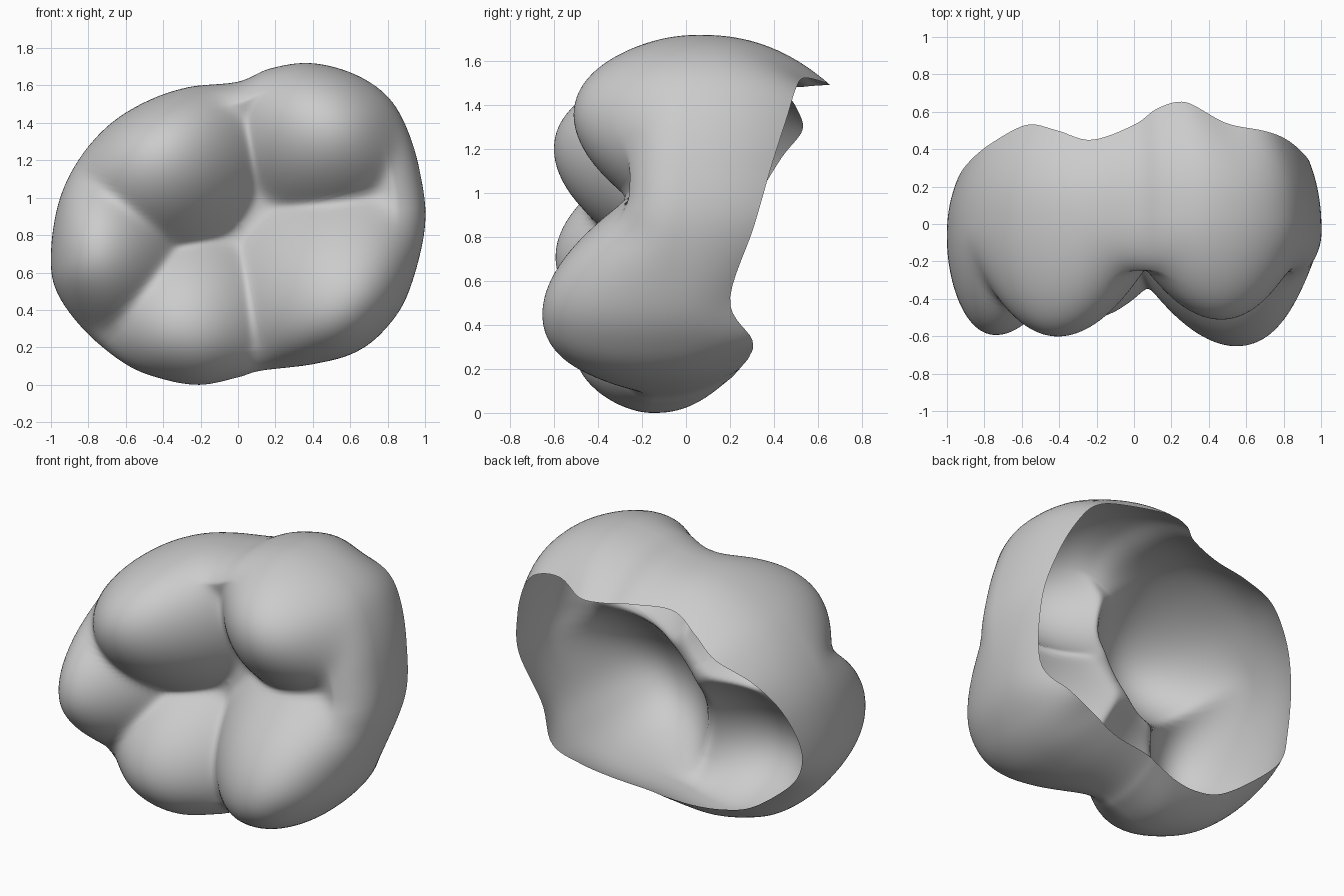
import bpy, bmesh, math

if "Cube" in bpy.data.objects:
    bpy.data.objects.remove(bpy.data.objects["Cube"])

CZ = 0.86      # height of the shell's axis
N = 160        # points around

# Outline seen from the front, with rim depth and rim shrink: x, z, rim y, rim scale
OUT = [(1.0, .85, .31, .94), (.97, 1.15, .39, .92), (.89, 1.40, .46, .90), (.78, 1.56, .50, .88),
       (.60, 1.67, .54, .82), (.38, 1.72, .65, .74), (.17, 1.69, .62, .76), (0, 1.62, .53, .82),
       (-.27, 1.59, .45, .84), (-.50, 1.51, .50, .82), (-.70, 1.38, .53, .82), (-.86, 1.19, .43, .89),
       (-.96, .97, .32, .93), (-1.0, .70, .22, .95), (-.97, .50, .20, .94), (-.82, .29, .15, .90),
       (-.60, .11, .13, .88), (-.40, .03, .14, .86), (-.20, 0, .17, .84), (0, .04, .21, .85),
       (.12, .075, .23, .86), (.40, .11, .25, .87), (.62, .17, .29, .87), (.78, .29, .30, .92),
       (.91, .49, .20, .94)]

# Cusp tips: x, z, y, steepness
CUSPS = [(-.42, 1.22, -.60, 1.6), (.48, 1.38, -.51, 1.6), (.60, .40, -.64, 1.25),
         (-.28, .29, -.51, 1.45), (-.80, .71, -.58, 1.8)]


def belt(z):
    """Depth of the widest contour."""
    return -.15 + .12 * z


def spline(t):
    """Closed Catmull-Rom curve through the outline table."""
    i, f = int(t), t - int(t)
    a, b, c, d = (OUT[(i + k) % len(OUT)] for k in (-1, 0, 1, 2))
    return [.5 * (2 * q + (r - p) * f + (2 * p - 5 * q + 4 * r - s) * f * f
                  + (3 * q - p - 3 * r + s) * f ** 3) for p, q, r, s in zip(a, b, c, d)]


ring = [spline(k * len(OUT) / N) for k in range(N)]


def falloff(rho):
    return math.sqrt(max(0, 1 - rho ** 9))


def rho_of(x, z):
    ang = math.atan2(z - CZ, x)
    p = min(ring, key=lambda q: abs(math.remainder(math.atan2(q[1] - CZ, q[0]) - ang, math.tau)))
    return math.hypot(x, z - CZ) / math.hypot(p[0], p[1] - CZ)


tips = [(x, z, belt(z) + (y - belt(z)) / falloff(rho_of(x, z)), a) for x, z, y, a in CUSPS]


def chewing_depth(x, z, rho):
    """Soft minimum of the rounded cusps, the marginal ridge and the pit floor."""
    k = .03
    v = [y + a * ((x - cx) ** 2 + (z - cz) ** 2) for cx, cz, y, a in tips]
    v.append(-.12 - .17 * min(1, rho / .85) ** 3)                          # floor and rim ridge
    v.append(-.30 + .5 * (x - .80) ** 2 + 6 * (z - .87) ** 2)              # ridge on the right
    m = min(v)
    return m - k * math.log(sum(math.exp((m - q) / k) for q in v))


bm = bmesh.new()
rows = []
# Front surface: rings from the centre out to the widest contour
F = 60
for j in range(1, F + 1):
    rho = math.sin(j / F * math.pi / 2)
    row = []
    for x, z, _, _ in ring:
        px, pz = x * rho, CZ + (z - CZ) * rho
        b = belt(z)
        y = b + (chewing_depth(px, pz, rho) - b) * falloff(rho)
        row.append(bm.verts.new((px, y, pz)))
    rows.append(row)
# Side wall: from the widest contour back to the open wavy rim
B = 20
for j in range(1, B + 1):
    t = j / B
    row = []
    for x, z, ry, rs in ring:
        s = 1 - (1 - rs) * t ** 2.3
        row.append(bm.verts.new((x * s, belt(z) + (ry - belt(z)) * t, CZ + (z - CZ) * s)))
    rows.append(row)
centre = bm.verts.new((0, chewing_depth(0, CZ, 0), CZ))
for k in range(N):
    n = (k + 1) % N
    bm.faces.new((centre, rows[0][k], rows[0][n]))
    for a, b in zip(rows, rows[1:]):
        bm.faces.new((a[k], b[k], b[n], a[n]))
bmesh.ops.recalc_face_normals(bm, faces=bm.faces)
bm.normal_update()
if centre.normal.y > 0:
    bmesh.ops.reverse_faces(bm, faces=bm.faces)
for f in bm.faces:
    f.smooth = True

# Hollow molar crown, open at the back
mesh = bpy.data.meshes.new("molar_crown")
bm.to_mesh(mesh)
bm.free()
crown = bpy.data.objects.new("molar_crown", mesh)
bpy.context.collection.objects.link(crown)
